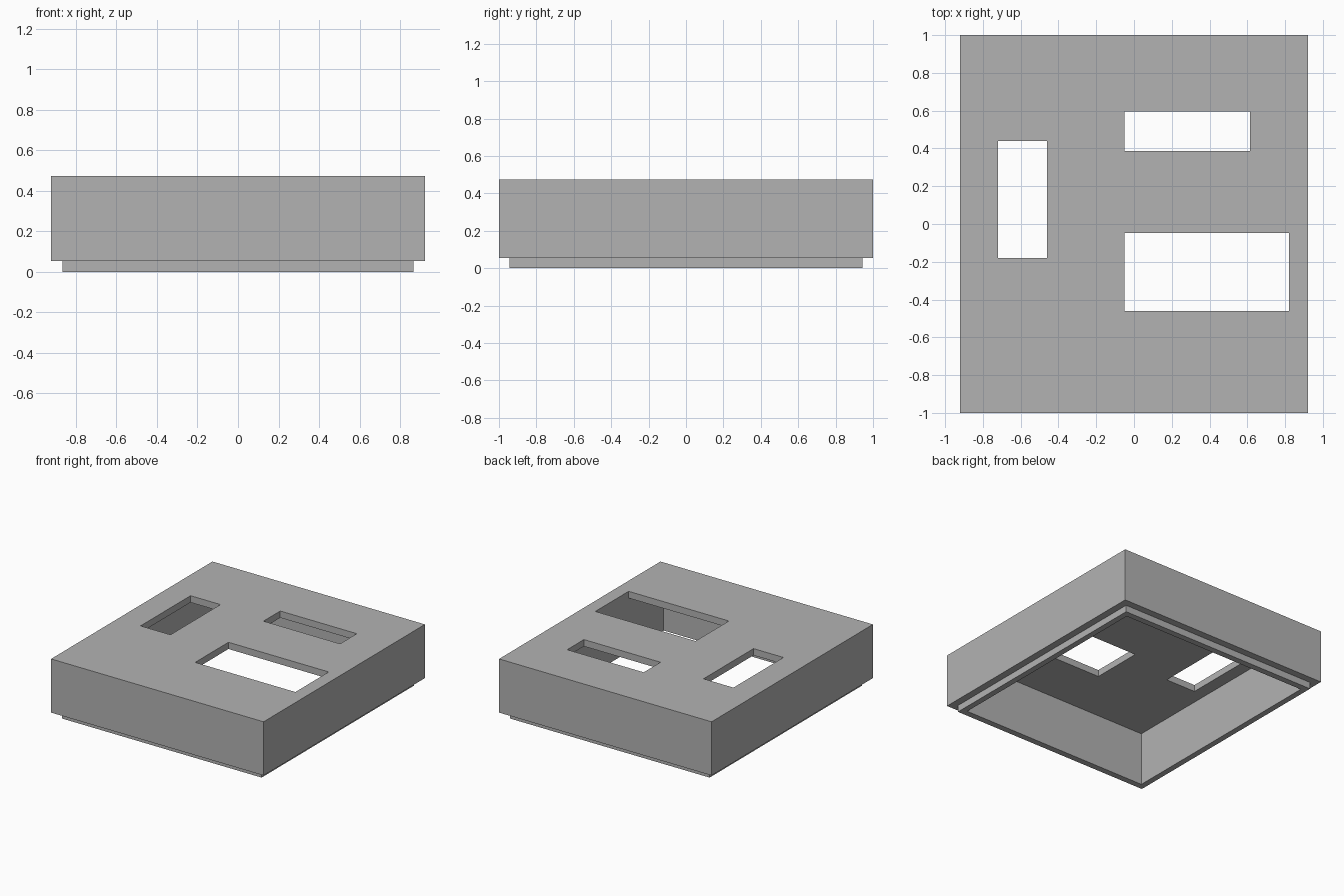
import bpy
from mathutils import Vector

default = bpy.data.objects.get("Cube")
if default:
    bpy.data.objects.remove(default, do_unlink=True)

grey = bpy.data.materials.new("plain_grey")
grey.use_nodes = True
colour = (0.45, 0.45, 0.45, 1)
grey.diffuse_color = colour
grey.node_tree.nodes["Principled BSDF"].inputs["Base Color"].default_value = colour


def box(name, low, high):
    """Box between two opposite corners."""
    low, high = Vector(low), Vector(high)
    bpy.ops.mesh.primitive_cube_add(size=1)
    obj = bpy.context.object
    obj.name = name
    for v in obj.data.vertices:
        v.co = (low + high) / 2 + v.co * (high - low)
    obj.data.materials.append(grey)
    return obj


def boolean(target, other, operation):
    """Combine another solid into the target and hide it."""
    mod = target.modifiers.new(other.name, 'BOOLEAN')
    mod.operation = operation
    mod.solver = 'EXACT'
    mod.object = other
    bpy.context.view_layer.objects.active = target
    bpy.ops.object.modifier_apply(modifier=mod.name)
    bpy.data.objects.remove(other, do_unlink=True)


TOP, STEP, ROOF = 0.474, 0.053, 0.421

# Outer cover with a narrower locating lip underneath
cover = box("case_cover", (-0.922, -1, STEP), (0.922, 1, TOP))
lip = box("locating_lip", (-0.866, -0.944, 0), (0.866, 0.944, 0.2))
boolean(cover, lip, 'UNION')

# Hollow interior, open at the bottom
cavity = box("cavity", (-0.82, -0.895, -0.2), (0.82, 0.895, ROOF))
boolean(cover, cavity, 'DIFFERENCE')

# Rectangular openings through the top panel: x range, y range
openings = {
    "side_opening": (-0.72, -0.46, -0.18, 0.44),
    "rear_opening": (-0.05, 0.615, 0.387, 0.595),
    "front_opening": (-0.05, 0.82, -0.46, -0.047),
}
for name, (x0, x1, y0, y1) in openings.items():
    boolean(cover, box(name, (x0, y0, 0.3), (x1, y1, 0.6)), 'DIFFERENCE')
